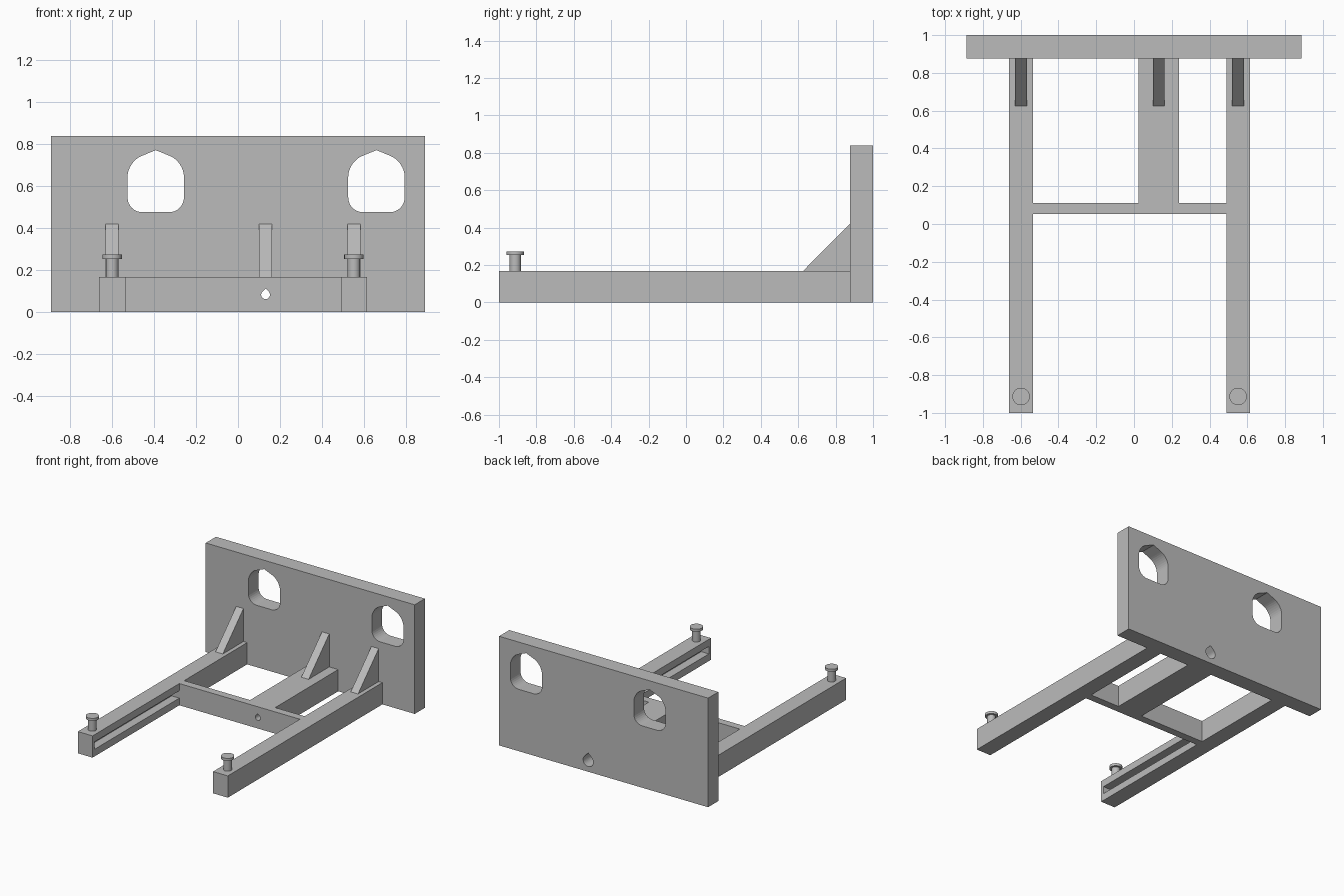
import bpy
import bmesh
import math
from mathutils import Vector

cube = bpy.data.objects.get("Cube")
if cube:
    bpy.data.objects.remove(cube, do_unlink=True)

grey = bpy.data.materials.new("plain grey")
grey.use_nodes = True
colour = (0.5, 0.5, 0.5, 1)
grey.diffuse_color = colour
grey.node_tree.nodes["Principled BSDF"].inputs["Base Color"].default_value = colour

ARM_TOP = 0.167
PLATE_FRONT = 0.876
ARMS = (-0.598, 0.551)
BEAM = 0.131
AXES = {"x": lambda a, b, d: (d, a, b),
        "y": lambda a, b, d: (a, d, b),
        "z": lambda a, b, d: (a, b, d)}


def prism(name, outline, axis, start, end, rounded=(), radius=0.07):
    """Extrude a flat outline along an axis, rounding the listed corners."""
    bm = bmesh.new()
    place = AXES[axis]
    verts = [bm.verts.new(place(a, b, start)) for a, b in outline]
    bm.faces.new(verts)
    if rounded:
        bmesh.ops.bevel(bm, geom=[verts[i] for i in rounded], offset=radius,
                        segments=8, profile=0.5, affect='VERTICES')
    new = bmesh.ops.extrude_face_region(bm, geom=bm.faces[:])["geom"]
    bmesh.ops.translate(bm, vec=Vector(place(0, 0, end - start)),
                        verts=[v for v in new if isinstance(v, bmesh.types.BMVert)])
    bmesh.ops.recalc_face_normals(bm, faces=bm.faces[:])
    mesh = bpy.data.meshes.new(name)
    bm.to_mesh(mesh)
    bm.free()
    mesh.materials.append(grey)
    obj = bpy.data.objects.new(name, mesh)
    bpy.context.collection.objects.link(obj)
    return obj


def rectangle(a0, a1, b0, b1):
    return [(a0, b0), (a1, b0), (a1, b1), (a0, b1)]


def teardrop(x, z, r):
    """Circle with a pointed top, for a sideways hole."""
    arc = [math.radians(135 + 270 * i / 24) for i in range(25)]
    return [(x + r * math.cos(t), z + r * math.sin(t)) for t in arc] + [(x, z + r * math.sqrt(2))]


def cut(target, cutter):
    cutter.hide_render = True
    cutter.hide_viewport = True
    cutter.display_type = 'WIRE'
    mod = target.modifiers.new(cutter.name, 'BOOLEAN')
    mod.operation = 'DIFFERENCE'
    mod.solver = 'EXACT'
    mod.object = cutter


# Flat frame: two long arms, a crossbar and a central beam
half = 0.0625
l0, l1 = ARMS[0] - half, ARMS[0] + half
r0, r1 = ARMS[1] - half, ARMS[1] + half
b0, b1 = BEAM - 0.107, BEAM + 0.107
bar_front, bar_back = 0.053, 0.112
frame = prism("frame", [
    (l0, -1), (l1, -1), (l1, bar_front), (r0, bar_front), (r0, -1), (r1, -1),
    (r1, PLATE_FRONT), (r0, PLATE_FRONT), (r0, bar_back), (b1, bar_back),
    (b1, PLATE_FRONT), (b0, PLATE_FRONT), (b0, bar_back), (l1, bar_back),
    (l1, PLATE_FRONT), (l0, PLATE_FRONT)], "z", 0, ARM_TOP)

# Slots along the inner faces of the arms
for side, face, direction in (("right", l1, -1), ("left", r0, 1)):
    depth = sorted((face + direction * 0.065, face - direction * 0.05))
    cut(frame, prism(side + "_slot_cutter", rectangle(*depth, -0.975, bar_front),
                     "z", 0.055, 0.112))

# Upright plate with two house-shaped windows
plate = prism("back_plate", rectangle(-0.888, 0.888, 0, 0.838), "y", PLATE_FRONT, 1)
for side, x in (("right", -0.391), ("left", 0.658)):
    w = 0.134
    outline = [(x - w, 0.475), (x + w, 0.475), (x + w, 0.715), (x, 0.77), (x - w, 0.715)]
    cut(plate, prism(side + "_window_cutter", outline, "y", 0.8, 1.1, rounded=(0, 1, 2, 4)))

# Long teardrop bore, narrow through the crossbar and wider behind it
narrow = teardrop(BEAM, 0.083, 0.021)
wide = teardrop(BEAM, 0.083, 0.043)
cut(frame, prism("narrow_bore_cutter", narrow, "y", 0, 0.2))
cut(frame, prism("wide_bore_cutter", wide, "y", 0.118, 0.95))
cut(plate, prism("plate_bore_cutter", wide, "y", 0.8, 1.1))

# Triangular braces between the frame and the plate
for name, x in (("right_brace", ARMS[0]), ("middle_brace", BEAM), ("left_brace", ARMS[1])):
    prism(name, [(0.625, ARM_TOP), (PLATE_FRONT, ARM_TOP), (PLATE_FRONT, 0.42)],
          "x", x - 0.031, x + 0.031)

# Headed pegs at the front of the arms
for side, x in zip(("right", "left"), ARMS):
    for part, r, z0, z1 in (("stem", 0.03, ARM_TOP, 0.253), ("head", 0.046, 0.253, 0.273)):
        circle = [(x + r * math.cos(math.tau * i / 40), -0.913 + r * math.sin(math.tau * i / 40))
                  for i in range(40)]
        peg = prism(side + "_peg_" + part, circle, "z", z0, z1)
        bpy.ops.object.select_all(action='DESELECT')
        peg.select_set(True)
        bpy.context.view_layer.objects.active = peg
        bpy.ops.object.shade_smooth_by_angle()
